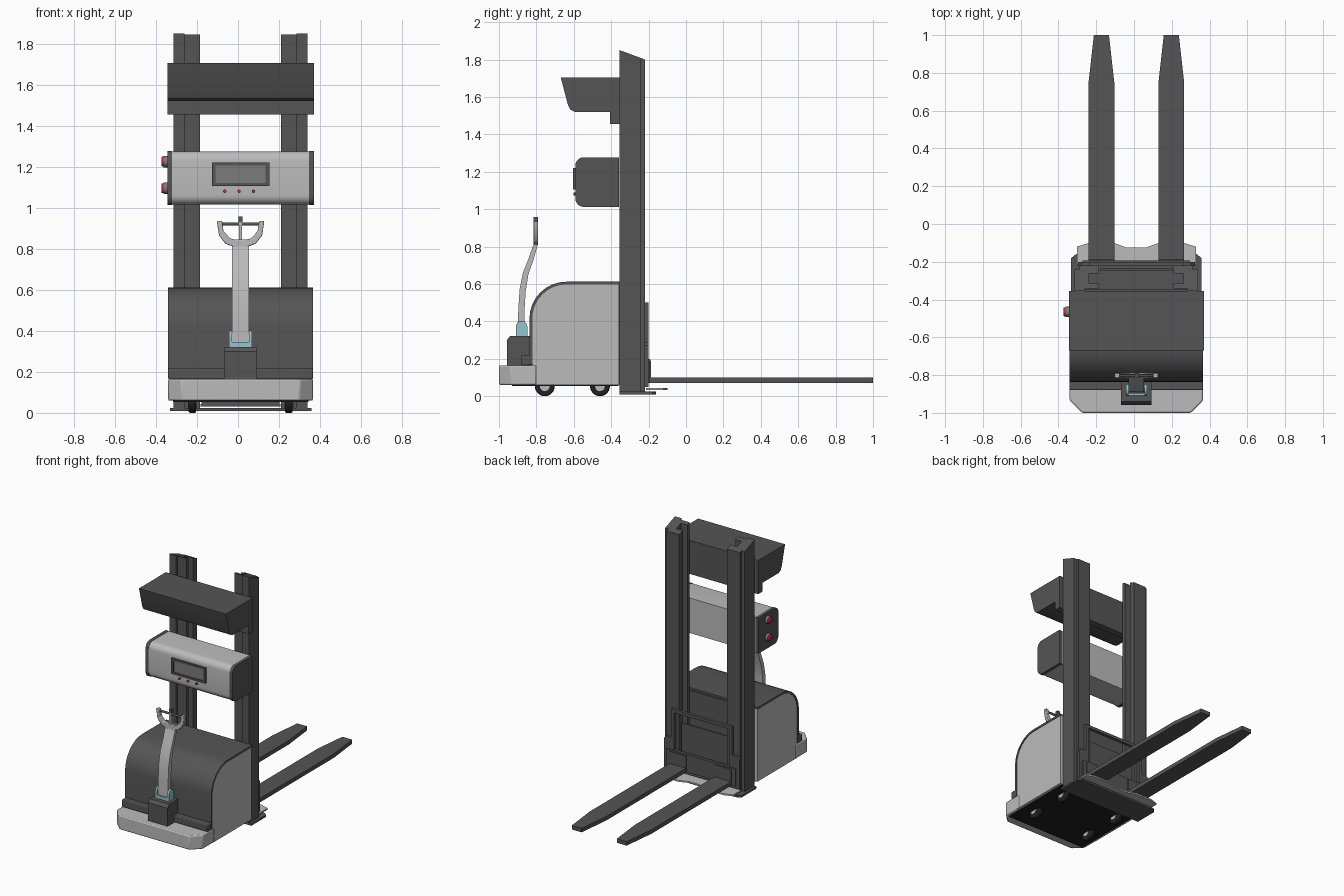
import bpy, bmesh, math
from mathutils import Matrix, Vector

if "Cube" in bpy.data.objects:
    bpy.data.objects.remove(bpy.data.objects["Cube"])

C = 0.0125  # x of the symmetry plane


def material(name, r, g, b):
    m = bpy.data.materials.new(name)
    m.diffuse_color = (r, g, b, 1)
    m.use_nodes = True
    m.node_tree.nodes["Principled BSDF"].inputs["Base Color"].default_value = m.diffuse_color
    return m


DARK = material("dark_grey", .09, .09, .09)
LIGHT = material("light_grey", .5, .5, .5)
BLUE = material("pale_blue", .3, .55, .62)
RED = material("red", .5, .02, .05)
BLACK = material("black", .015, .015, .015)
SCREEN = material("screen_grey", .2, .2, .2)


def finish(name, bm, mat, bevel=0):
    bmesh.ops.recalc_face_normals(bm, faces=bm.faces)
    me = bpy.data.meshes.new(name)
    bm.to_mesh(me)
    bm.free()
    me.materials.append(mat)
    me.shade_smooth()
    me.set_sharp_from_angle(angle=math.radians(30))
    ob = bpy.data.objects.new(name, me)
    bpy.context.collection.objects.link(ob)
    if bevel:
        mod = ob.modifiers.new("bevel", 'BEVEL')
        mod.width, mod.segments = bevel, 2
    return ob


def prism(name, pts, axis, a, b, mat, bevel=0):
    """Extrude a 2D outline along an axis from a to b (x is relative to C)."""
    place = {'x': lambda p, q, t: (C + t, p, q),
             'y': lambda p, q, t: (C + p, t, q),
             'z': lambda p, q, t: (C + p, q, t)}[axis]
    bm = bmesh.new()
    f = bm.faces.new([bm.verts.new(place(p, q, a)) for p, q in pts])
    ext = bmesh.ops.extrude_face_region(bm, geom=[f])
    d = Vector(place(0, 0, b)) - Vector(place(0, 0, a))
    bmesh.ops.translate(bm, vec=d, verts=[v for v in ext['geom'] if isinstance(v, bmesh.types.BMVert)])
    return finish(name, bm, mat, bevel)


def box(name, x0, x1, y0, y1, z0, z1, mat, bevel=0):
    return prism(name, [(x0, y0), (x1, y0), (x1, y1), (x0, y1)], 'z', z0, z1, mat, bevel)


def disc(name, x, y, z, r, depth, axis, mat, segs=24, bevel=0):
    bm = bmesh.new()
    bmesh.ops.create_cone(bm, cap_ends=True, segments=segs, radius1=r, radius2=r, depth=depth)
    rot = Matrix.Rotation(math.pi / 2, 4, 'Y' if axis == 'x' else 'X')
    bmesh.ops.transform(bm, matrix=Matrix.Translation((C + x, y, z)) @ rot, verts=bm.verts)
    return finish(name, bm, mat, bevel)


def arc(cx, cy, r, a0, a1, n=6):
    angs = [math.radians(a0 + (a1 - a0) * i / n) for i in range(n + 1)]
    return [(cx + r * math.cos(a), cy + r * math.sin(a)) for a in angs]


def mirrored(pts):
    return pts + [(-p, q) for p, q in reversed(pts)]


# Drive body: light core with a dark wrapped cover
inner = arc(-.64, .415, .182, 180, 90, 8)
outer = arc(-.64, .415, .197, 180, 90, 8)
prism("body_core", [(-.822, .06)] + inner + [(-.357, .597), (-.357, .06)], 'x', -.35, .35, LIGHT)
prism("body_cover", [(-.837, .17)] + outer + [(-.355, .612), (-.355, .597)] + inner[::-1] + [(-.822, .17)],
      'x', -.354, .354, DARK)
box("body_back_panel", -.3, .3, -.358, -.345, .06, .597, DARK)
box("body_underside", -.33, .33, -.93, -.36, .054, .062, BLACK)

# Front bumper and step ledge
prism("bumper", mirrored([(-.353, -.8), (-.353, -.935), (-.288, -1.0)]), 'z', .06, .165, LIGHT, .008)
box("front_ledge", -.353, .353, -.88, -.82, .165, .218, DARK, .006)

# Wheels
for s in (-1, 1):
    for i, y in enumerate((-.755, -.46)):
        side = "left" if s < 0 else "right"
        disc(f"wheel_{side}_{i + 1}", s * .235, y, .053, .053, .038, 'x', BLACK, 28, .008)
        disc(f"wheel_hub_{side}_{i + 1}", s * .235, y, .053, .026, .044, 'x', LIGHT, 20)

# Mast uprights: inward-facing channels with sloping tops
channel = [(.327, -.355), (.272, -.355), (.272, -.342), (.197, -.342), (.197, -.315), (.25, -.315),
           (.25, -.262), (.197, -.262), (.197, -.22), (.3, -.22), (.3, -.24), (.327, -.24)]
for s in (-1, 1):
    ob = prism("mast_left" if s < 0 else "mast_right", [(s * x, y) for x, y in channel], 'z', .015, 1.85, DARK)
    for v in ob.data.vertices:
        if v.co.z > 1:
            v.co.z = 1.85 - .05 * (v.co.y + .355) / .135

# Foot plates under the mast
prism("mast_foot_plate", mirrored([(-.345, -.355), (-.345, -.18), (-.32, -.16)]), 'z', .01, .024, DARK)
prism("rear_guard_plate", mirrored([(-.315, -.215), (-.315, -.12), (-.25, -.1), (-.12, -.1), (-.05, -.125)]),
      'z', .032, .043, LIGHT)

# Fork carriage and load backrest
box("carriage_plate", -.285, .285, -.215, -.192, .07, .2, DARK)
box("carriage_panel", -.19, .19, -.25, -.235, .03, .4, DARK)
for s in (-1, 1):
    side = "left" if s < 0 else "right"
    x0, x1 = sorted((s * .225, s * .31))
    prism(f"carriage_bracket_{side}", [(x0, .05), (x1, .05), (x1, .27), (x1 - .02, .29), (x0 + .02, .29), (x0, .27)],
          'y', -.222, -.2, DARK)
    x0, x1 = sorted((s * .225, s * .25))
    box(f"backrest_post_{side}", x0, x1, -.222, -.2, .2, .5, DARK)
    # Forks with tapered tips and a short heel
    m = s * .185
    prism(f"fork_{side}", [(m - .068, -.2), (m + .068, -.2), (m + .068, .75), (m + .04, 1.0),
                           (m - .04, 1.0), (m - .068, .75)], 'z', .07, .1, DARK)
    box(f"fork_heel_{side}", m - .068, m + .068, -.205, -.186, .07, .19, DARK)
box("backrest_top_rail", -.25, .25, -.222, -.2, .478, .5, DARK)

# Control console
console = arc(-.545, 1.06, .045, 270, 180) + arc(-.545, 1.23, .045, 180, 90)
console = [(-.357, 1.015)] + console + [(-.357, 1.275)]
prism("console", console, 'x', -.333, .333, LIGHT)
for s in (-1, 1):
    x0, x1 = sorted((s * .333, s * .357))
    prism("console_end_left" if s < 0 else "console_end_right",
          [(y * 1.003, z + (.002 if z > 1.14 else -.003)) for y, z in console], 'x', x0, x1, DARK)
for name, w, z0, z1, y0, mat in (("display_bezel_side", .14, 1.105, 1.22, -.604, DARK),):
    box("bezel_top", -w, w, y0, -.585, 1.205, z1, mat)
    box("bezel_bottom", -w, w, y0, -.585, z0, 1.12, mat)
    for s in (-1, 1):
        x0, x1 = sorted((s * .122, s * w))
        box(name, x0, x1, y0, -.585, 1.12, 1.205, mat)
box("display_screen", -.122, .122, -.597, -.585, 1.12, 1.205, SCREEN)
for i in range(3):
    disc(f"indicator_{i + 1}", (i - 1) * .07 - .007, -.593, 1.08, .008, .016, 'y', RED, 14)
for i, z in enumerate((1.225, 1.095)):
    disc(f"button_base_{i + 1}", -.364, -.465, z, .028, .022, 'x', SCREEN, 24)
    disc(f"button_{i + 1}", -.377, -.465, z, .024, .018, 'x', RED, 24, .005)

# Upper head box
prism("upper_box", [(-.355, 1.705), (-.355, 1.455), (-.405, 1.455), (-.405, 1.52), (-.595, 1.52),
                    (-.618, 1.532), (-.632, 1.56), (-.67, 1.705)], 'x', -.357, .357, DARK)

# Tiller mount, hinge and curved arm
prism("tiller_mount", [(-.958, .165), (-.958, .3), (-.94, .322), (-.835, .322), (-.835, .165)],
      'x', -.08, .08, DARK)
hinge = [(-.91, .32)] + arc(-.879, .37, .031, 180, 0, 8) + [(-.848, .32)]
for s in (-1, 1):
    x0, x1 = sorted((s * .042, s * .056))
    prism("tiller_hinge_left" if s < 0 else "tiller_hinge_right", hinge, 'x', x0, x1, BLUE)
box("tiller_hinge_base", -.05, .05, -.908, -.85, .32, .345, BLUE)
disc("tiller_hinge_pin", 0, -.879, .37, .012, .1, 'x', DARK, 16)
prism("tiller_arm", [(-.897, .345), (-.897, .45), (-.89, .57), (-.872, .66), (-.84, .74), (-.813, .82),
                     (-.79, .82), (-.815, .73), (-.843, .65), (-.857, .56), (-.864, .45), (-.864, .345)],
      'x', -.041, .041, LIGHT)

# Forked grip with crossbar and centre stem
prism("tiller_head", mirrored([(-.03, .808), (-.075, .825), (-.105, .865), (-.116, .935), (-.09, .935),
                               (-.083, .885), (-.05, .85), (-.025, .845)]), 'y', -.816, -.79, LIGHT, .004)
disc("grip_bar", 0, -.803, .92, .008, .2, 'x', DARK, 16)
box("grip_stem", -.008, .008, -.813, -.793, .84, .935, LIGHT)
box("grip_switch", -.01, .01, -.815, -.791, .93, .957, DARK)
